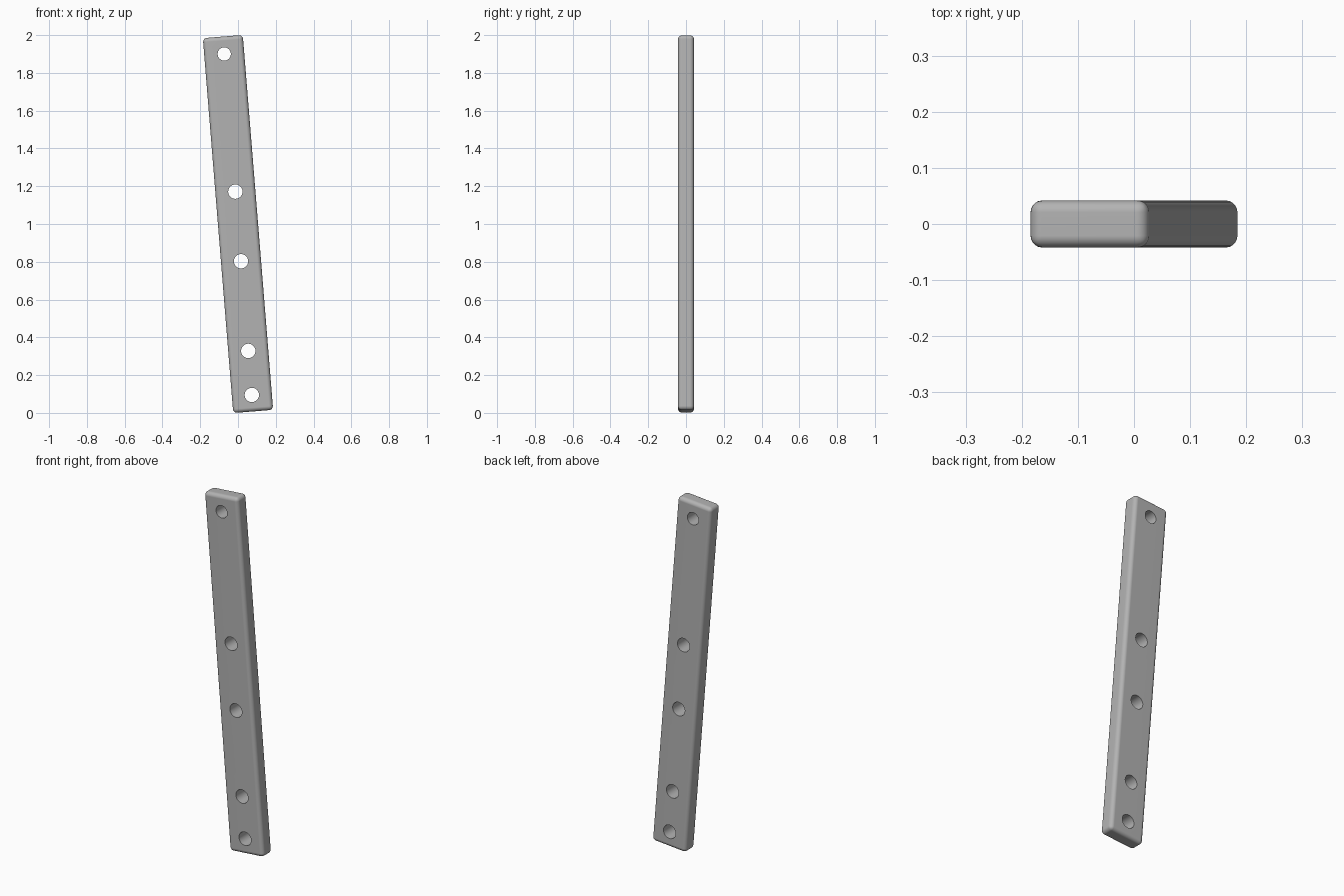
import bpy
import bmesh
import math
from mathutils import Matrix

LENGTH, WIDTH, THICK = 1.991, 0.212, 0.084
LEAN = Matrix.Rotation(math.radians(-4.63), 4, 'Y')
RAISE = Matrix.Translation((0, 0, 1))
# Distance along the bar from its middle, and radius
HOLES = [(0.903, 0.035), (0.172, 0.038), (-0.198, 0.038),
         (-0.674, 0.038), (-0.908, 0.038)]

cube = bpy.data.objects.get("Cube")
if cube:
    bpy.data.objects.remove(cube, do_unlink=True)

grey = bpy.data.materials.new("plain grey")
grey.use_nodes = True
colour = (0.45, 0.45, 0.45, 1)
grey.diffuse_color = colour
grey.node_tree.nodes["Principled BSDF"].inputs["Base Color"].default_value = colour


def make_object(name, bm):
    """Turn a bmesh into a leaning object in the scene."""
    bm.transform(RAISE @ LEAN)
    mesh = bpy.data.meshes.new(name)
    bm.to_mesh(mesh)
    bm.free()
    mesh.materials.append(grey)
    obj = bpy.data.objects.new(name, mesh)
    bpy.context.collection.objects.link(obj)
    return obj


# Flat bar with rounded edges
bm = bmesh.new()
bmesh.ops.create_cube(bm, size=1, matrix=Matrix.Diagonal((WIDTH, THICK, LENGTH, 1)))
bmesh.ops.bevel(bm, geom=bm.edges[:], offset=0.021, segments=5,
                profile=0.5, affect='EDGES')
bar = make_object("bar", bm)

# Row of round cutters through the thickness
bm = bmesh.new()
for along, radius in HOLES:
    place = Matrix.Translation((0, 0, along)) @ Matrix.Rotation(math.pi / 2, 4, 'X')
    bmesh.ops.create_cone(bm, cap_ends=True, segments=40, radius1=radius,
                          radius2=radius, depth=THICK * 2, matrix=place)
cutter = make_object("hole_cutter", bm)
cutter.hide_render = True

# Drill the holes
bpy.ops.object.select_all(action='DESELECT')
bar.select_set(True)
bpy.context.view_layer.objects.active = bar
drill = bar.modifiers.new("holes", 'BOOLEAN')
drill.operation = 'DIFFERENCE'
drill.solver = 'EXACT'
drill.object = cutter
bpy.ops.object.modifier_apply(modifier=drill.name)
bpy.data.objects.remove(cutter, do_unlink=True)

# Soft edges, flat faces
bpy.ops.object.shade_smooth_by_angle(angle=math.radians(35))
normals = bar.modifiers.new("flat_faces", 'WEIGHTED_NORMAL')
normals.keep_sharp = True
